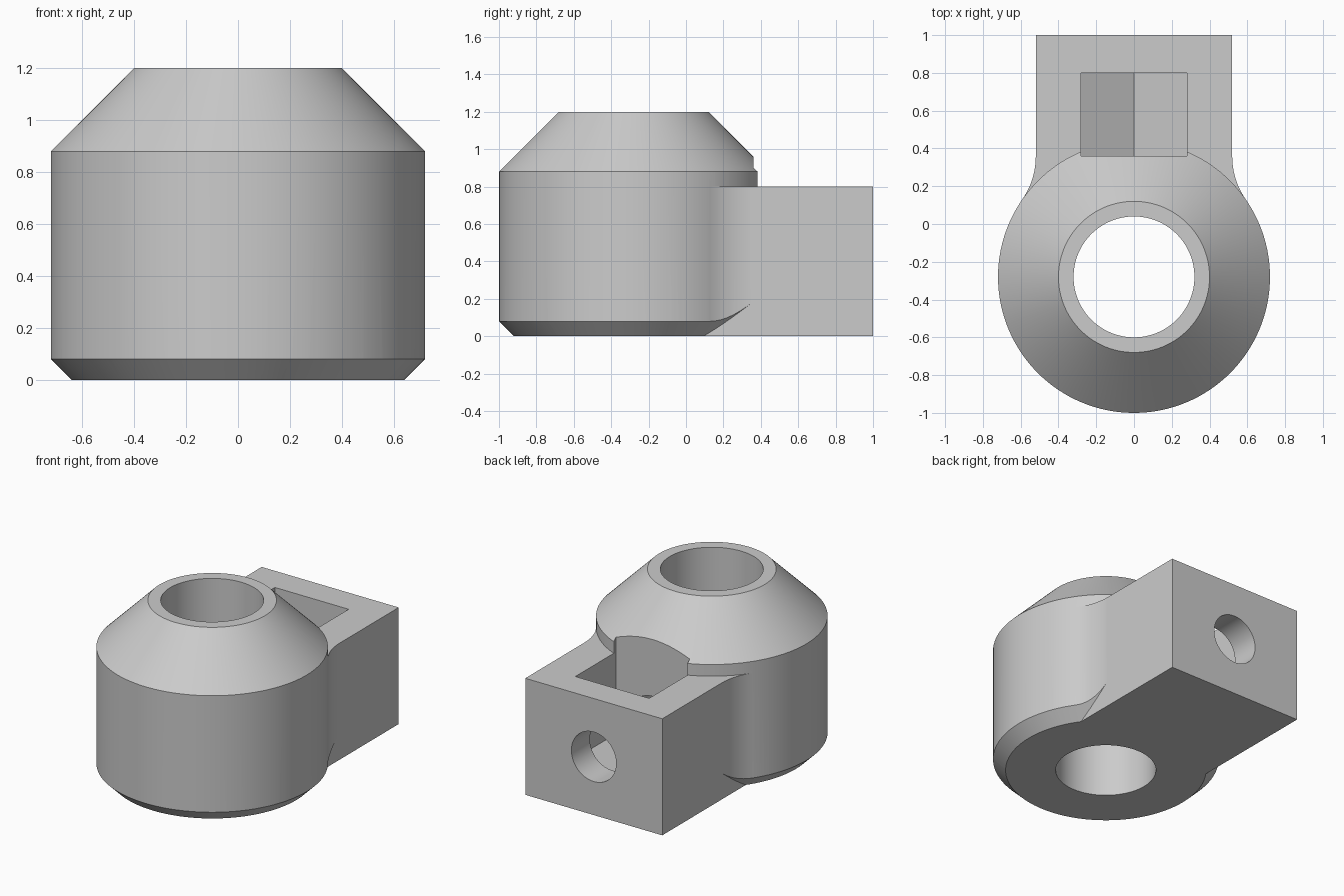
import bpy, bmesh
from math import pi, sin, cos, sqrt, atan2, radians

cube = bpy.data.objects.get("Cube")
if cube:
    bpy.data.objects.remove(cube, do_unlink=True)

AXIS_Y = -0.28      # centre of the round socket
R = 0.72            # socket radius
HALF = 0.52         # half width of the clamp block
FILLET = 0.4
SCREW_Z = 0.4
SEGS = 128

grey = bpy.data.materials.new("plain grey")
grey.use_nodes = True
colour = (0.6, 0.6, 0.6, 1)
grey.diffuse_color = colour
grey.node_tree.nodes["Principled BSDF"].inputs["Base Color"].default_value = colour


def finish(name, bm, helper=True):
    bmesh.ops.recalc_face_normals(bm, faces=bm.faces)
    mesh = bpy.data.meshes.new(name)
    bm.to_mesh(mesh)
    bm.free()
    mesh.materials.append(grey)
    ob = bpy.data.objects.new(name, mesh)
    bpy.context.collection.objects.link(ob)
    ob.hide_render = helper
    return ob


def prism(name, outline, vector):
    """Extrude a closed 3D outline along a vector."""
    bm = bmesh.new()
    face = bm.faces.new([bm.verts.new(p) for p in outline])
    out = bmesh.ops.extrude_face_region(bm, geom=[face])
    verts = [v for v in out["geom"] if isinstance(v, bmesh.types.BMVert)]
    bmesh.ops.translate(bm, verts=verts, vec=vector)
    return finish(name, bm)


def lathe(name, rings, helper=True):
    """Stack (radius, height) rings about the socket axis."""
    bm = bmesh.new()
    loops = []
    for r, z in rings:
        angles = [2 * pi * i / SEGS for i in range(SEGS)]
        loops.append([bm.verts.new((r * cos(a), AXIS_Y + r * sin(a), z)) for a in angles])
    for lo, hi in zip(loops, loops[1:]):
        for i in range(SEGS):
            j = (i + 1) % SEGS
            bm.faces.new((lo[i], lo[j], hi[j], hi[i]))
    bm.faces.new(loops[0])
    bm.faces.new(loops[-1])
    return finish(name, bm, helper)


def combine(target, tool, operation):
    mod = target.modifiers.new(operation.lower(), "BOOLEAN")
    mod.operation, mod.object, mod.solver = operation, tool, "EXACT"
    bpy.context.view_layer.objects.active = target
    bpy.ops.object.modifier_apply(modifier=mod.name)
    bpy.data.objects.remove(tool, do_unlink=True)


# Round socket with a conical top
body = lathe("clamp_body", [(R, -0.1), (R, 0.88), (0.4, 1.2)], helper=False)

# Web with concave fillets between socket and block
cx = HALF + FILLET
dy = sqrt((R + FILLET) ** 2 - cx ** 2)
sweep = atan2(dy, cx)
steps = 16
arc = []
for i in range(steps + 1):
    a = pi + sweep * (1 - i / steps)
    arc.append((cx + FILLET * cos(a), AXIS_Y + dy + FILLET * sin(a), -0.1))
outline = [(0, AXIS_Y, -0.1)] + arc + [(-x, y, z) for x, y, z in reversed(arc)]
combine(body, prism("fillet_web", outline, (0, 0, 0.9)), "UNION")

# Lower chamfer shared by the socket and the fillets
combine(body, lathe("chamfer_cone", [(0.64, 0), (2.04, 1.4)]), "INTERSECT")

# Square clamp block
block = [(-HALF, -0.2, 0), (HALF, -0.2, 0), (HALF, 1, 0), (-HALF, 1, 0)]
combine(body, prism("clamp_block", block, (0, 0, 0.8)), "UNION")

# Vertical bore
combine(body, lathe("bore", [(0.32, -0.1), (0.32, 1.3)]), "DIFFERENCE")

# Nut pocket with a hexagonal floor, open at the top
w = 0.28
slope = w / sqrt(3)
pocket = [(-w, 0.36, 1.4), (-w, 0.36, SCREW_Z - slope),
          (0, 0.36, SCREW_Z - 2 * slope),
          (w, 0.36, SCREW_Z - slope), (w, 0.36, 1.4)]
combine(body, prism("nut_pocket", pocket, (0, 0.44, 0)), "DIFFERENCE")

# Screw hole from the back through to the bore
hole = [(0.17 * cos(2 * pi * i / 64), AXIS_Y + 0.1, SCREW_Z + 0.17 * sin(2 * pi * i / 64))
        for i in range(64)]
combine(body, prism("screw_hole", hole, (0, 1.4, 0)), "DIFFERENCE")

# Smooth curved walls, crisp edges
body.data.materials.clear()
body.data.materials.append(grey)
bpy.ops.object.select_all(action="DESELECT")
body.select_set(True)
bpy.context.view_layer.objects.active = body
bpy.ops.object.shade_smooth_by_angle(angle=radians(20))
weighted = body.modifiers.new("even_shading", "WEIGHTED_NORMAL")
weighted.keep_sharp = True
